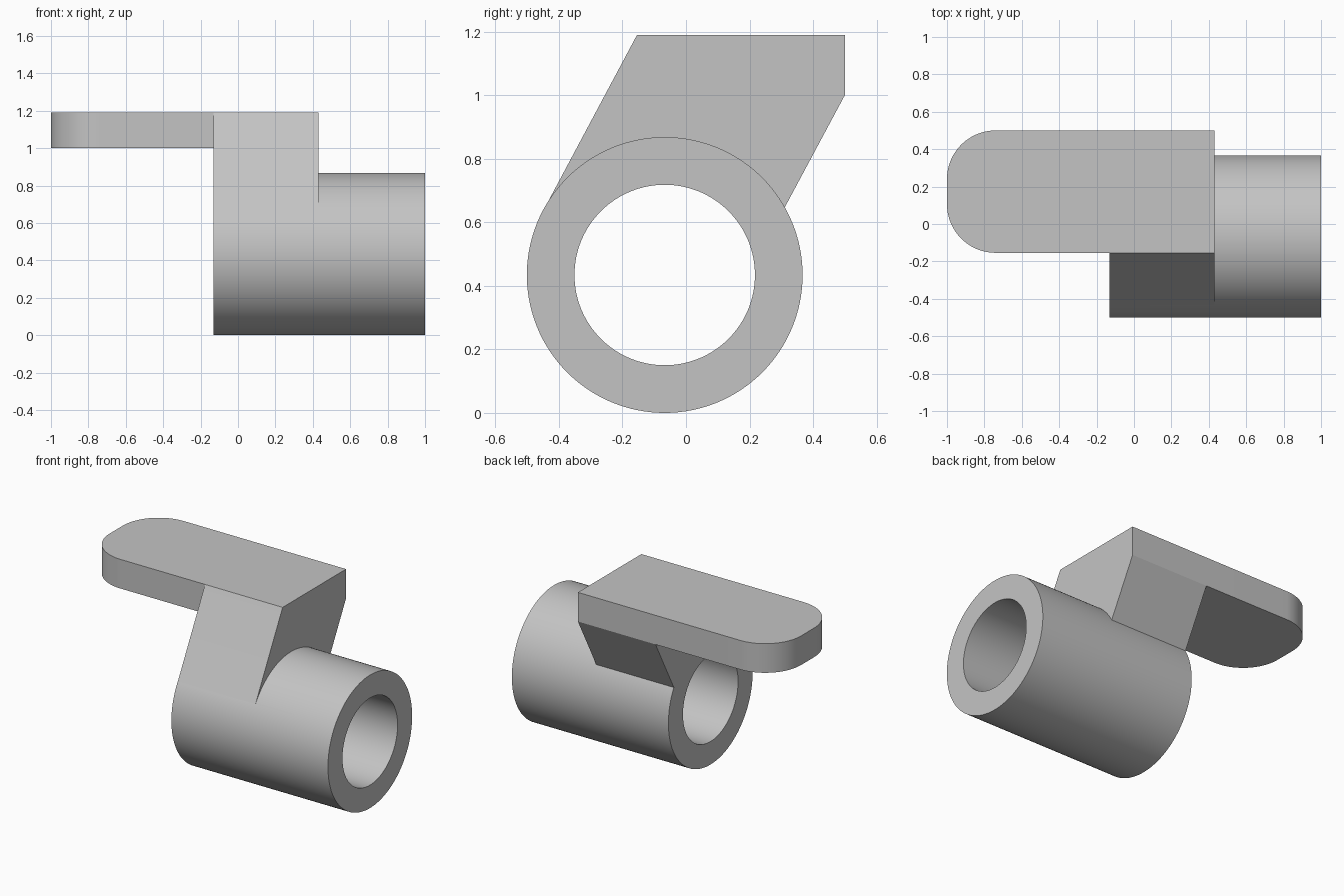
import bpy, bmesh, math
from mathutils import Matrix, Vector

cube = bpy.data.objects.get("Cube")
if cube:
    bpy.data.objects.remove(cube, do_unlink=True)

grey = bpy.data.materials.new("plain grey")
grey.use_nodes = True
COLOUR = (0.55, 0.55, 0.55, 1)
grey.diffuse_color = COLOUR
grey.node_tree.nodes["Principled BSDF"].inputs["Base Color"].default_value = COLOUR

AXIS_Y, AXIS_Z = -0.067, 0.434      # centre line of the tube
OUTER, BORE = 0.434, 0.284
X_END, X_WEB, X_TIP = -0.13, 0.43, -1.0
BACK, FRONT = 0.5, -0.154           # sides of the tab
TOP, UNDER = 1.19, 1.0


def finish(name, bm):
    bmesh.ops.recalc_face_normals(bm, faces=bm.faces)
    mesh = bpy.data.meshes.new(name)
    bm.to_mesh(mesh)
    bm.free()
    mesh.materials.append(grey)
    obj = bpy.data.objects.new(name, mesh)
    bpy.context.collection.objects.link(obj)
    return obj


def prism(name, points, direction):
    """Extrude a closed outline along a direction."""
    bm = bmesh.new()
    face = bm.faces.new([bm.verts.new(p) for p in points])
    new = bmesh.ops.extrude_face_region(bm, geom=[face])["geom"]
    bmesh.ops.translate(bm, vec=Vector(direction),
                        verts=[v for v in new if isinstance(v, bmesh.types.BMVert)])
    return finish(name, bm)


def rod(name, radius, x0, x1):
    """Cylinder along x on the tube centre line."""
    bm = bmesh.new()
    place = (Matrix.Translation(((x0 + x1) / 2, AXIS_Y, AXIS_Z))
             @ Matrix.Rotation(math.pi / 2, 4, 'Y'))
    bmesh.ops.create_cone(bm, cap_ends=True, segments=128, radius1=radius,
                          radius2=radius, depth=x1 - x0, matrix=place)
    return finish(name, bm)


def combine(target, tool, operation):
    mod = target.modifiers.new(operation.lower(), 'BOOLEAN')
    mod.object, mod.operation, mod.solver = tool, operation, 'EXACT'
    bpy.context.view_layer.objects.active = target
    bpy.ops.object.modifier_apply(modifier=mod.name)
    bpy.data.objects.remove(tool, do_unlink=True)


# Slanted web: its front side meets the tube at a tangent
web_outline = [(FRONT, TOP), (BACK, TOP), (BACK, UNDER), (0.2, 0.44),
               (-0.3, 0.44), (-0.448, 0.639)]
web = prism("web", [(X_END, y, z) for y, z in web_outline], (X_WEB - X_END, 0, 0))

# Tab with two rounded corners at the tip
R = 0.26
tab_outline = [(X_END, FRONT), (X_END, BACK)]
for cy, start in ((BACK - R, 90), (FRONT + R, 180)):
    for i in range(25):
        a = math.radians(start + 90 * i / 24)
        tab_outline.append((X_TIP + R + R * math.cos(a), cy + R * math.sin(a)))
tab = prism("tab", [(x, y, UNDER) for x, y in tab_outline], (0, 0, TOP - UNDER))

# Tube joined to web and tab, then bored through
bracket = rod("tube_bracket", OUTER, X_END, 1.0)
combine(bracket, web, 'UNION')
combine(bracket, tab, 'UNION')
combine(bracket, rod("bore_cutter", BORE, X_END - 0.1, 1.1), 'DIFFERENCE')

bpy.ops.object.select_all(action='DESELECT')
bracket.select_set(True)
bpy.context.view_layer.objects.active = bracket
bpy.ops.object.shade_smooth_by_angle(angle=math.radians(20))
